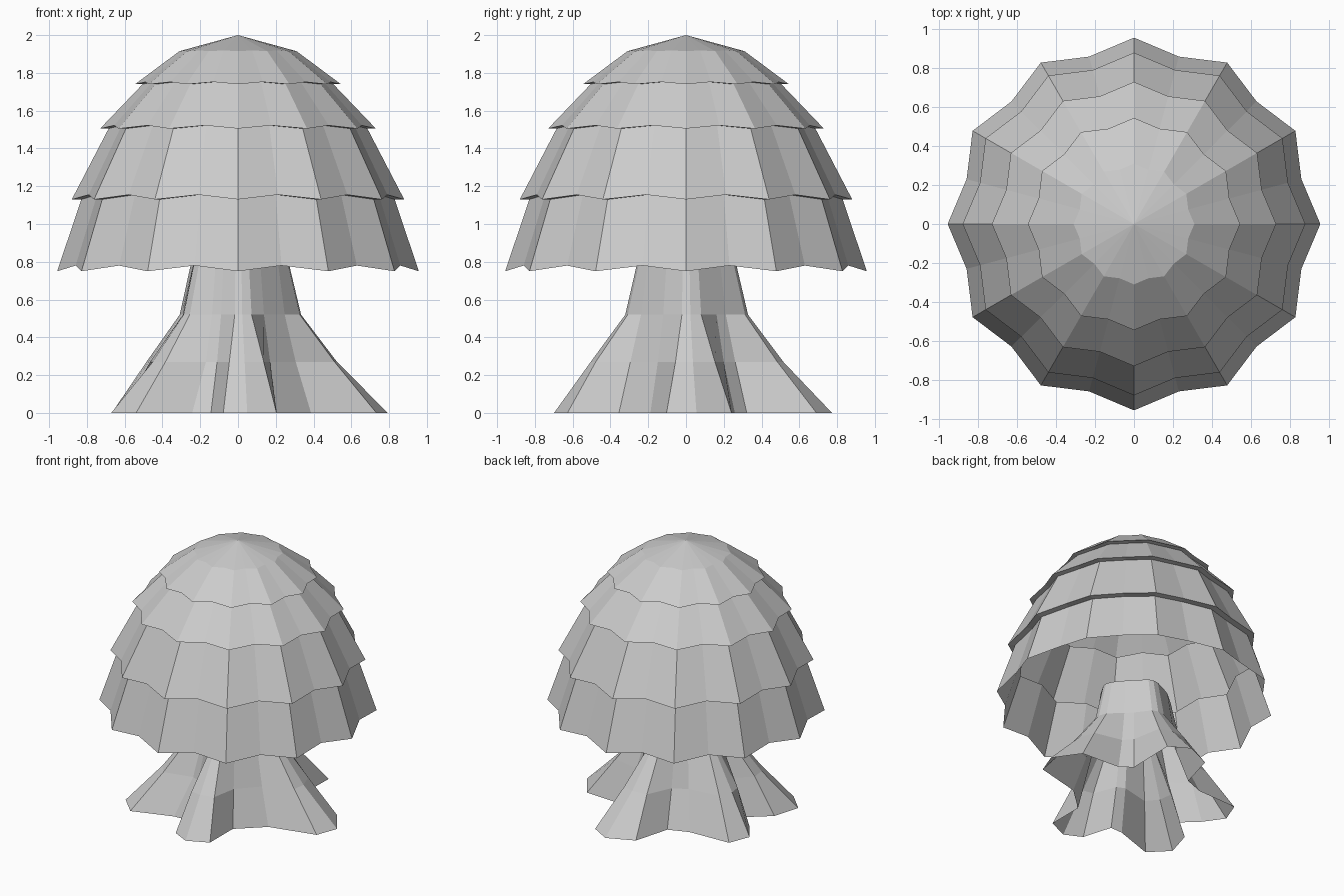
import bpy, bmesh
from math import sin, cos, radians

cube = bpy.data.objects.get("Cube")
if cube:
    bpy.data.objects.remove(cube)

# Single matte grey
grey = bpy.data.materials.new("light_grey")
grey.use_nodes = True
GREY = (0.6, 0.6, 0.6, 1)
grey.diffuse_color = GREY
grey.node_tree.nodes["Principled BSDF"].inputs["Base Color"].default_value = GREY


def polar(r, degrees, z):
    a = radians(degrees)
    return (r * cos(a), r * sin(a), z)


def skin(name, rings, apex=None):
    """Bridge closed rings in order, with an optional point on top."""
    bm = bmesh.new()
    loops = [[bm.verts.new(p) for p in ring] for ring in rings]
    n = len(loops[0])
    for low, high in zip(loops, loops[1:]):
        for i in range(n):
            j = (i + 1) % n
            bm.faces.new((low[i], low[j], high[j], high[i]))
    if apex:
        tip = bm.verts.new(apex)
        for i in range(n):
            bm.faces.new((loops[-1][i], loops[-1][(i + 1) % n], tip))
    mesh = bpy.data.meshes.new(name)
    bm.to_mesh(mesh)
    bm.free()
    mesh.materials.append(grey)
    obj = bpy.data.objects.new(name, mesh)
    bpy.context.collection.objects.link(obj)
    return obj


# Scalloped canopy: overlapping tiers as (radius, height, lift of the valleys)
PROFILE = [(0.957, 0.75, 0.03), (0.83, 1.13, 0.025),
           (0.88, 1.13, 0.025), (0.685, 1.505, 0.017),
           (0.73, 1.505, 0.017), (0.505, 1.74, 0.012),
           (0.545, 1.74, 0.012), (0.31, 1.915, 0.004)]


def scallop(r, z, lift):
    return [polar(r * (0.93 if i % 2 else 1), 15 * i, z + lift * (i % 2))
            for i in range(24)]


skin("canopy", [scallop(*p) for p in PROFILE], apex=(0, 0, 2.0))

# Trunk with five spreading roots: middle angle, then (angle, radius) of the toes
ROOTS = [
    (-150, [(-163, 0.64), (-150, 0.775), (-136, 0.75)]),
    (-86, [(-97, 0.64), (-86, 0.70), (-72, 0.66)]),
    (4, [(-8, 0.74), (4, 0.795), (20, 0.705)]),
    (80, [(68, 0.745), (80, 0.785), (95, 0.69)]),
    (163, [(150, 0.70), (164, 0.695), (175, 0.57)]),
]
# Hollows after each root
HOLLOWS = [[(-120, 0.485), (-109, 0.44)], [(-60, 0.41), (-26, 0.43)],
           [(36, 0.44), (50, 0.42)], [(108, 0.44), (128, 0.46)], [(187, 0.46)]]
# Height, toe radius, toe narrowing, hollow radius
LEVELS = [(0.27, 0.51, 0.85, 0.34), (0.52, 0.325, 0.65, 0.275),
          (0.80, 0.26, 0.65, 0.235)]


def trunk_ring(level=None):
    ring = []
    for (mid, toes), hollows in zip(ROOTS, HOLLOWS):
        for angle, r in toes:
            if level:
                z, toe_r, narrow, _ = level
                ring.append(polar(toe_r * (r / 0.72) ** 0.3,
                                  mid + (angle - mid) * narrow, z))
            else:
                ring.append(polar(r, angle, 0))
        for angle, r in hollows:
            ring.append(polar(level[3] if level else r, angle, level[0] if level else 0))
    return ring


skin("trunk", [trunk_ring()] + [trunk_ring(lv) for lv in LEVELS])
